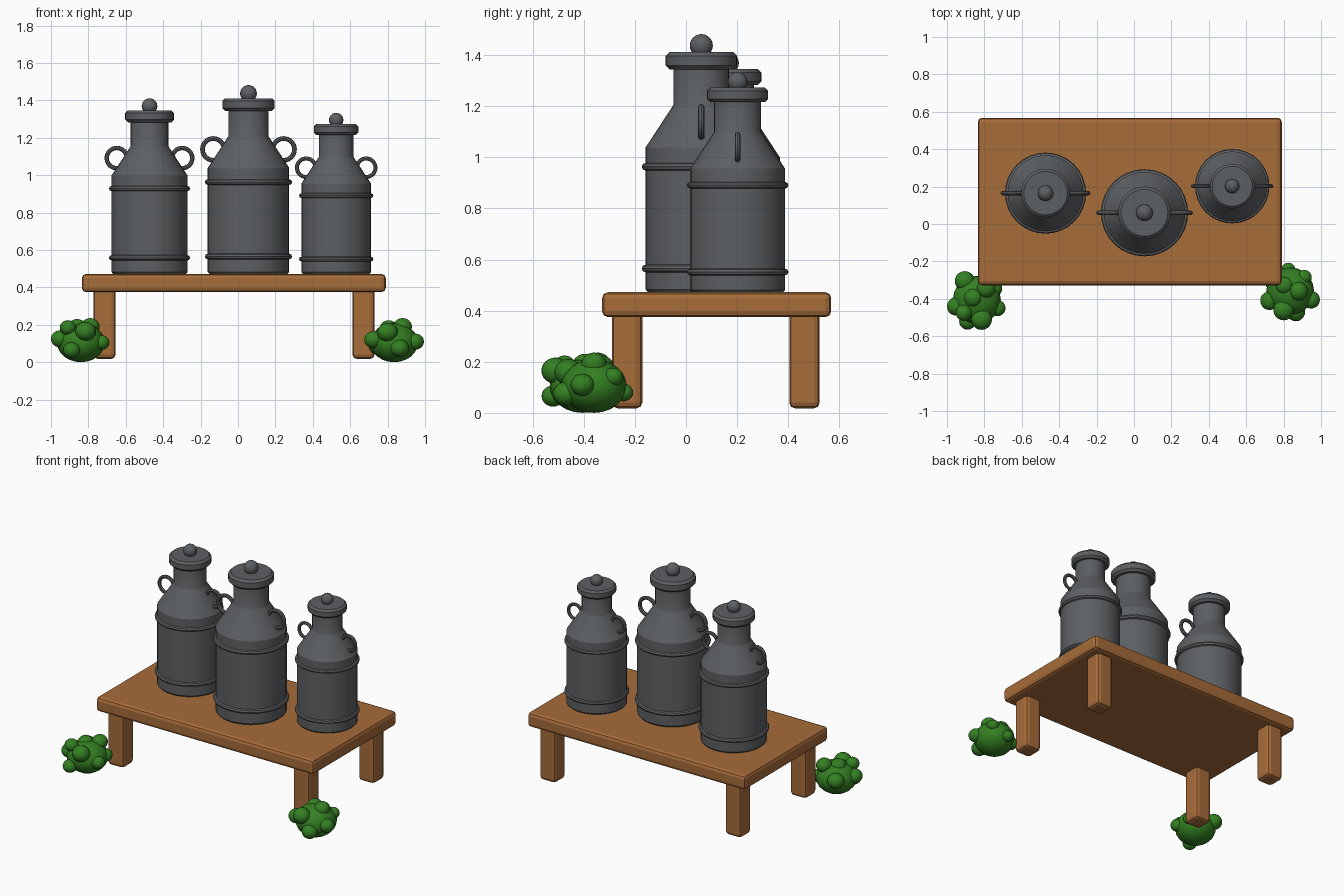
import bpy, math
from mathutils import Vector

if "Cube" in bpy.data.objects:
    bpy.data.objects.remove(bpy.data.objects["Cube"])


def material(name, rgb):
    m = bpy.data.materials.new(name)
    m.diffuse_color = (*rgb, 1)
    m.use_nodes = True
    m.node_tree.nodes["Principled BSDF"].inputs["Base Color"].default_value = m.diffuse_color
    return m


WOOD = material("brown wood", (0.39, 0.15, 0.042))
METAL = material("dark grey metal", (0.108, 0.116, 0.124))
LEAF = material("leaf green", (0.034, 0.215, 0.016))


def finish(name, mat, smooth=True):
    ob = bpy.context.object
    ob.name = name
    ob.data.materials.append(mat)
    if smooth:
        bpy.ops.object.shade_smooth_by_angle(angle=math.radians(32))
    return ob


def box(name, lo, hi, bevel):
    lo, hi = Vector(lo), Vector(hi)
    bpy.ops.mesh.primitive_cube_add(size=1, location=(lo + hi) / 2)
    ob = bpy.context.object
    ob.scale = hi - lo
    bpy.ops.object.transform_apply(location=False, rotation=False, scale=True)
    mod = ob.modifiers.new("soft edges", 'BEVEL')
    mod.width, mod.segments = bevel, 2
    return finish(name, WOOD, False)


def lathe(name, profile, loc, scale, sides=32):
    verts, faces = [], []
    for r, z in profile:
        for i in range(sides):
            a = 2 * math.pi * i / sides
            verts.append((r * math.cos(a) * scale, r * math.sin(a) * scale, z * scale))
    for k in range(len(profile) - 1):
        for i in range(sides):
            j = (i + 1) % sides
            faces.append((k * sides + i, k * sides + j, (k + 1) * sides + j, (k + 1) * sides + i))
    faces.append(tuple(reversed(range(sides))))
    faces.append(tuple(range(len(verts) - sides, len(verts))))
    me = bpy.data.meshes.new(name)
    me.from_pydata(verts, [], faces)
    ob = bpy.data.objects.new(name, me)
    ob.location = loc
    bpy.context.collection.objects.link(ob)
    bpy.ops.object.select_all(action='DESELECT')
    ob.select_set(True)
    bpy.context.view_layer.objects.active = ob
    return finish(name, METAL)


def ring(name, loc, major, minor, rot=(0, 0, 0)):
    bpy.ops.mesh.primitive_torus_add(location=loc, rotation=rot, major_radius=major,
                                     minor_radius=minor, major_segments=32, minor_segments=8)
    return finish(name, METAL)


def ball(name, loc, radius, mat, squash=1):
    bpy.ops.mesh.primitive_uv_sphere_add(segments=20, ring_count=12, radius=radius, location=loc)
    bpy.context.object.scale.z = squash
    return finish(name, mat)


# Table: bevelled top and four legs
box("table_top", (-0.835, -0.328, 0.375), (0.79, 0.568, 0.472), 0.022)
for side, x in (("left", -0.773), ("right", 0.612)):
    for end, y in (("front", -0.29), ("back", 0.404)):
        box(f"{end}_{side}_leg", (x, y, 0.018), (x + 0.118, y + 0.119, 0.40), 0.022)

# Milk cans: one design at three sizes
BODY = [(0.208, 0), (0.218, 0.012), (0.218, 0.568), (0.208, 0.583),
        (0.113, 0.728), (0.108, 0.737), (0.108, 0.90)]
LID = [(0.125, 0.873), (0.14, 0.888), (0.14, 0.925), (0.125, 0.94)]


def milk_can(label, x, y, s):
    base = Vector((x, y, 0.471))
    lathe(f"{label}_can_body", BODY, base, s)
    lathe(f"{label}_can_lid", LID, base, s)
    ball(f"{label}_can_knob", base + Vector((0, 0, 0.966 * s)), 0.045 * s, METAL)
    for part, z in (("lower", 0.094), ("upper", 0.492)):
        ring(f"{label}_can_{part}_band", base + Vector((0, 0, z * s)), 0.218 * s, 0.015 * s)
    for part, d in (("left", -1), ("right", 1)):
        ring(f"{label}_can_{part}_handle", base + Vector((d * 0.188 * s, 0, 0.667 * s)),
             0.058 * s, 0.0125 * s, (math.pi / 2, 0, 0))


milk_can("left", -0.473, 0.165, 0.93)
milk_can("middle", 0.056, 0.06, 1.0)
milk_can("right", 0.525, 0.202, 0.853)

# Bushes: a squashed core with leafy clumps (offset x, y, height, radius)
BUSHES = {
    "left": ((-0.84, -0.405), [
        (-0.065, 0.10, 0.13, 0.053), (-0.11, -0.035, 0.125, 0.05), (0.025, -0.105, 0.165, 0.056),
        (-0.05, -0.115, 0.066, 0.045), (0.11, -0.045, 0.105, 0.043), (-0.02, 0.01, 0.185, 0.05),
        (0.05, 0.06, 0.19, 0.05), (0.09, 0.06, 0.11, 0.045), (-0.07, -0.07, 0.185, 0.043)]),
    "right": ((0.835, -0.36), [
        (-0.11, -0.05, 0.12, 0.05), (-0.035, -0.10, 0.16, 0.055), (0.03, -0.11, 0.075, 0.05),
        (0.112, -0.045, 0.11, 0.047), (0.045, 0.0, 0.19, 0.05), (0.075, 0.075, 0.14, 0.04),
        (-0.01, 0.115, 0.08, 0.038), (-0.09, 0.05, 0.085, 0.045), (-0.03, 0.03, 0.18, 0.048)]),
}
for label, ((x, y), clumps) in BUSHES.items():
    ball(f"{label}_bush_core", (x, y, 0.105), 0.128, LEAF, 0.82)
    for i, (dx, dy, z, r) in enumerate(clumps, 1):
        ball(f"{label}_bush_clump_{i}", (x + dx, y + dy, z), r, LEAF, 0.92)
